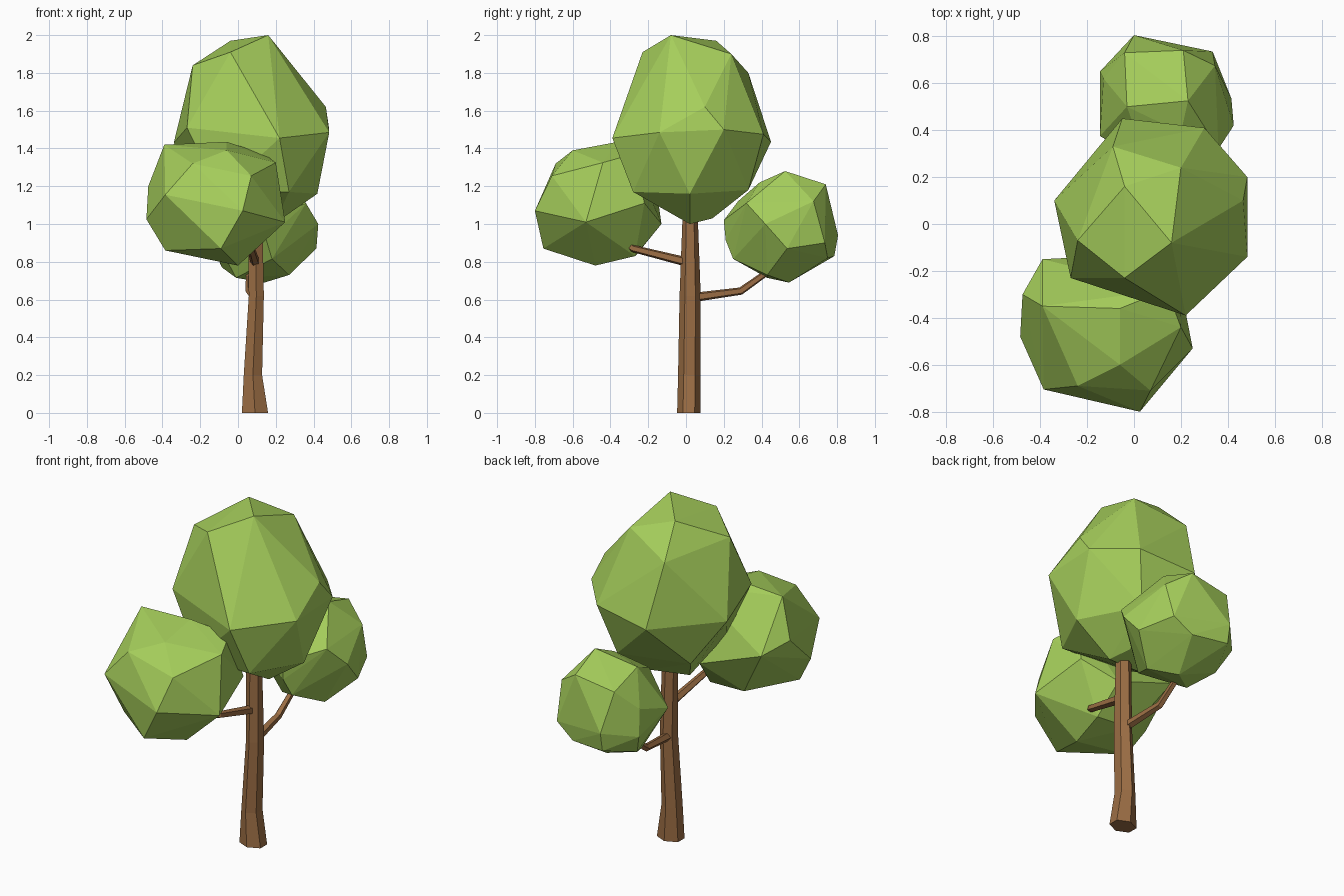
import bpy, bmesh, math
from mathutils import Vector


def material(name, rgb):
    m = bpy.data.materials.new(name)
    m.diffuse_color = (*rgb, 1)
    return m


LEAF = material("leaf green", (0.38, 0.62, 0.105))
BARK = material("bark brown", (0.33, 0.155, 0.058))


def finish(bm, name, mat):
    bmesh.ops.recalc_face_normals(bm, faces=bm.faces)
    mesh = bpy.data.meshes.new(name)
    bm.to_mesh(mesh)
    bm.free()
    mesh.materials.append(mat)
    ob = bpy.data.objects.new(name, mesh)
    bpy.context.collection.objects.link(ob)


def foliage(name, corners):
    """Faceted leaf clump: the convex hull of a few corner points."""
    bm = bmesh.new()
    for c in corners:
        bm.verts.new(c)
    res = bmesh.ops.convex_hull(bm, input=bm.verts)
    loose = {g for g in res["geom_interior"] + res["geom_unused"]
             if isinstance(g, bmesh.types.BMVert)}
    bmesh.ops.delete(bm, geom=list(loose), context="VERTS")
    finish(bm, name, LEAF)


def limb(name, path, sides, flat=False):
    """Faceted tube through (x, y, z, radius_x, radius_y) stations."""
    bm = bmesh.new()
    rings = []
    for i, (x, y, z, rx, ry) in enumerate(path):
        a, b = path[max(i - 1, 0)], path[min(i + 1, len(path) - 1)]
        t = (Vector(b[:3]) - Vector(a[:3])).normalized()
        u, v = Vector((1, 0, 0)), Vector((0, 1, 0))
        if not flat:
            u = (u - t * u.dot(t)).normalized()
            v = t.cross(u)
        ring = []
        for k in range(sides):
            w = math.tau * (k + 0.5) / sides
            ring.append(bm.verts.new(Vector((x, y, z)) + u * rx * math.cos(w) + v * ry * math.sin(w)))
        rings.append(ring)
    for lo, hi in zip(rings, rings[1:]):
        for k in range(sides):
            n = (k + 1) % sides
            bm.faces.new((lo[k], lo[n], hi[n], hi[k]))
    bm.faces.new(rings[0][::-1])
    bm.faces.new(rings[-1])
    finish(bm, name, BARK)


# Trunk with a flared foot and slight lean
limb("trunk", [(0.09, 0.015, 0, 0.08, 0.062), (0.079, 0.018, 0.2, 0.056, 0.06),
               (0.097, 0.022, 0.62, 0.046, 0.056), (0.09, 0.022, 1.1, 0.044, 0.038)], 6, True)

# Two bent branches reaching into the side clumps
limb("back_branch", [(0.09, 0.03, 0.61, 0.026, 0.026), (0.06, 0.29, 0.645, 0.021, 0.021),
                     (0.06, 0.48, 0.78, 0.016, 0.016)], 5)
limb("front_branch", [(0.09, 0.0, 0.80, 0.026, 0.026), (0.07, -0.28, 0.87, 0.02, 0.02),
                      (-0.03, -0.38, 0.95, 0.015, 0.015)], 5)

# Egg-shaped main crown
foliage("top_crown", [
    (0.16, -0.08, 2.0), (-0.04, 0.16, 1.97), (-0.04, -0.23, 1.91), (-0.24, -0.07, 1.84),
    (0.20, 0.24, 1.90), (-0.09, 0.33, 1.80), (0.465, 0.10, 1.62), (0.483, 0.20, 1.50),
    (0.483, -0.14, 1.485), (0.22, -0.39, 1.455), (-0.27, -0.23, 1.51), (-0.34, 0.10, 1.43),
    (-0.05, 0.45, 1.435), (0.30, 0.41, 1.475), (0.42, 0.02, 1.16), (0.27, -0.28, 1.17),
    (-0.10, -0.24, 1.16), (0.22, 0.33, 1.18), (-0.17, 0.20, 1.17), (0.19, 0.02, 1.0),
    (-0.04, 0.02, 1.0), (0.14, 0.14, 1.03)])

# Lower clump at the front
foliage("front_clump", [
    (-0.06, -0.60, 1.39), (-0.39, -0.35, 1.42), (-0.06, -0.36, 1.435), (0.14, -0.28, 1.37),
    (0.20, -0.44, 1.325), (-0.24, -0.69, 1.32), (0.07, -0.71, 1.255), (-0.385, -0.705, 1.155),
    (0.025, -0.80, 1.07), (0.25, -0.53, 1.01), (-0.09, -0.755, 0.87), (0.0, -0.48, 0.78),
    (-0.385, -0.52, 0.86), (-0.485, -0.48, 1.025), (-0.475, -0.30, 1.20), (-0.39, -0.15, 1.14),
    (0.19, -0.22, 1.11), (0.0, -0.13, 1.0), (0.03, -0.27, 0.83), (-0.2, -0.26, 0.84)])

# Smallest clump at the back
foliage("back_clump", [
    (0.23, 0.525, 1.28), (-0.03, 0.50, 1.23), (-0.04, 0.73, 1.17), (0.21, 0.74, 1.21),
    (0.20, 0.39, 1.22), (0.345, 0.675, 1.12), (0.335, 0.735, 0.90), (0.0, 0.805, 0.94),
    (0.0, 0.785, 0.83), (0.415, 0.535, 0.87), (0.425, 0.42, 1.0), (-0.145, 0.65, 0.90),
    (-0.13, 0.62, 1.05), (-0.145, 0.375, 0.97), (0.36, 0.32, 1.11), (0.05, 0.275, 1.12),
    (0.15, 0.20, 1.02), (0.15, 0.21, 0.915), (0.18, 0.25, 0.815), (0.27, 0.43, 0.73),
    (0.14, 0.545, 0.69), (-0.01, 0.43, 0.715), (-0.085, 0.58, 0.77), (0.22, 0.75, 0.82)])
